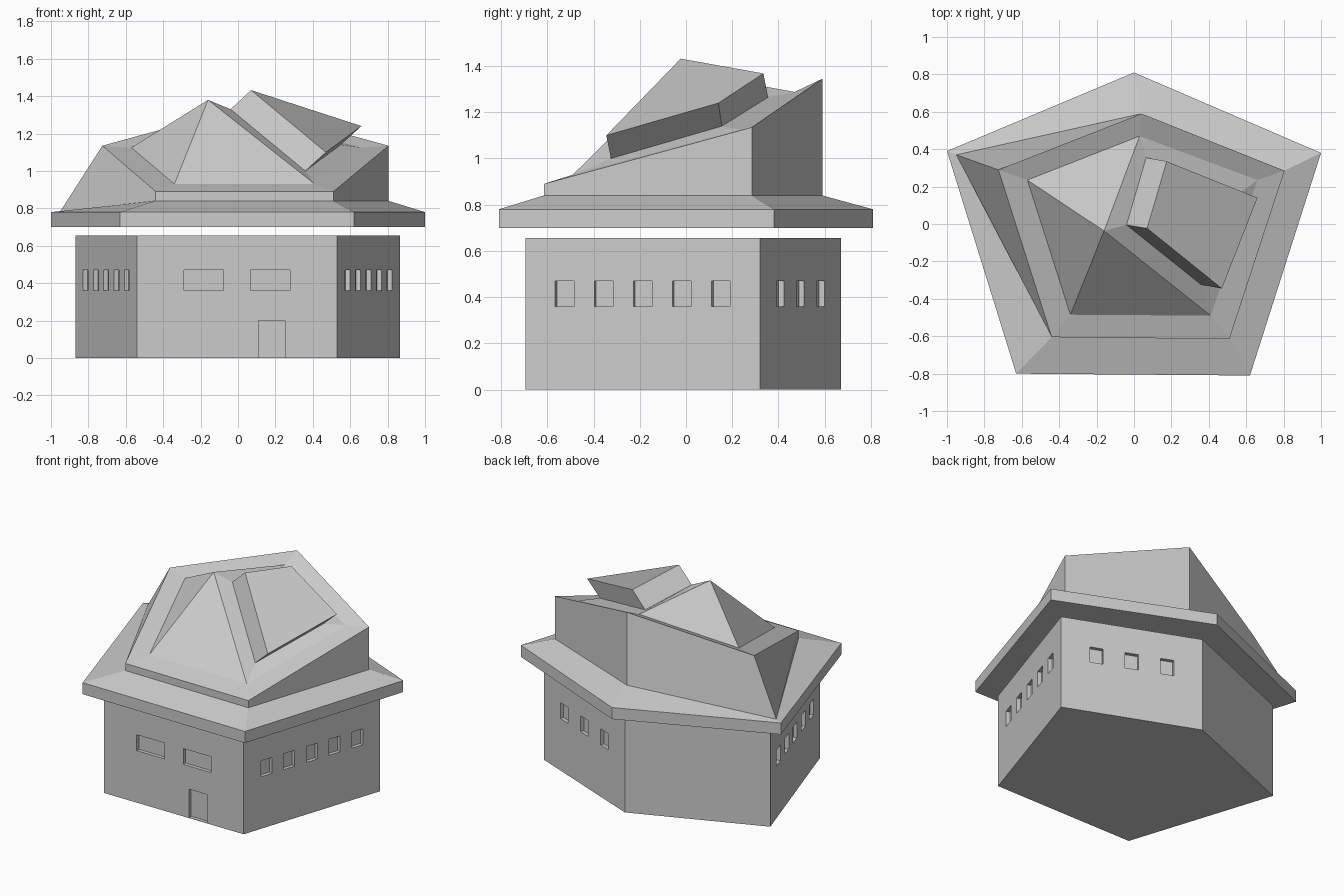
import bpy, bmesh
from mathutils import Vector, Matrix

if "Cube" in bpy.data.objects:
    bpy.data.objects.remove(bpy.data.objects["Cube"])


def make_object(name, bm):
    mesh = bpy.data.meshes.new(name)
    bm.to_mesh(mesh)
    bm.free()
    ob = bpy.data.objects.new(name, mesh)
    bpy.context.collection.objects.link(ob)
    return ob


def loft(rings, cap_bottom=True, cap_top=True):
    """Join counter-clockwise rings of points, lowest first."""
    bm = bmesh.new()
    vs = [[bm.verts.new(p) for p in r] for r in rings]
    n = len(rings[0])
    for a, b in zip(vs, vs[1:]):
        for i in range(n):
            j = (i + 1) % n
            bm.faces.new((a[i], a[j], b[j], b[i]))
    if cap_bottom:
        bm.faces.new(vs[0][::-1])
    if cap_top:
        bm.faces.new(vs[-1])
    return bm, vs


def at_height(points, z):
    return [(p[0], p[1], z) for p in points]


# Pentagonal walls
plan = [(-0.54, -0.695), (0.53, -0.695), (0.865, 0.32), (0, 0.67), (-0.87, 0.32)]
walls = make_object("walls", loft([at_height(plan, 0), at_height(plan, 0.655)])[0])

# Recessed windows and door
cut = bmesh.new()


def recess(side, t, width, z0, z1, depth=0.025):
    a, b = Vector((*plan[side], 0)), Vector((*plan[(side + 1) % 5], 0))
    along = (b - a).normalized()
    out = Vector((along.y, -along.x, 0))
    c = a.lerp(b, t) + Vector((0, 0, (z0 + z1) / 2))
    rot = Matrix((along, out, Vector((0, 0, 1)))).transposed().to_4x4()
    size = Matrix.Diagonal((width, depth * 2, z1 - z0, 1))
    bmesh.ops.create_cube(cut, size=1, matrix=Matrix.Translation(c) @ rot @ size)


for t in (1 / 3, 2 / 3):
    recess(0, t, 0.212, 0.36, 0.47)
recess(0, 0.673, 0.14, 0.003, 0.20)
for side in (1, 4):
    for k in range(1, 6):
        recess(side, k / 6, 0.085, 0.36, 0.47)
for k in range(1, 4):
    recess(2, k / 4, 0.088, 0.36, 0.47)
bmesh.ops.recalc_face_normals(cut, faces=cut.faces)
cutter = make_object("opening_cutter", cut)
cutter.hide_render = True
mod = walls.modifiers.new("openings", "BOOLEAN")
mod.operation = "DIFFERENCE"
mod.solver = "EXACT"
mod.object = cutter
bpy.context.view_layer.objects.active = walls
bpy.ops.object.modifier_apply(modifier=mod.name)
bpy.data.objects.remove(cutter)

# Roof: eave slab, sloping skirt, raised block, sunken rim
eave = [(-0.63, -0.80), (0.62, -0.81), (1, 0.38), (0, 0.81), (-1, 0.39)]
base = [(-0.44, -0.605, 0.84), (0.51, -0.615, 0.84), (0.805, 0.285, 0.84),
        (0.04, 0.59, 0.84), (-0.95, 0.37, 0.785)]
crest = [(-0.44, -0.605, 0.89), (0.51, -0.615, 0.89), (0.805, 0.285, 1.135),
         (0.04, 0.59, 1.345), (-0.725, 0.29, 1.135)]
rim = [(-0.34, -0.485, 0.93), (0.41, -0.49, 0.93), (0.66, 0.235, 1.125),
       (0.03, 0.47, 1.288), (-0.57, 0.235, 1.125)]
apex = (-0.16, -0.037, 1.38)
bm, vs = loft([at_height(eave, 0.70), at_height(eave, 0.78), base, crest, rim],
              cap_top=False)

# Peak facets on three sides
top = bm.verts.new(apex)
r = vs[-1]
for i, j in ((0, 1), (3, 4), (4, 0)):
    bm.faces.new((r[i], r[j], top))
make_object("roof", bm)

# Fourth peak facet with the tilted raised panel
foot = [(-0.04, -0.005, 1.33), (0.36, -0.325, 1.0), (0.55, 0.155, 1.14), (0.065, 0.355, 1.265)]
head = [(0.07, -0.023, 1.432), (0.47, -0.345, 1.10), (0.66, 0.14, 1.24), (0.175, 0.335, 1.368)]
make_object("raised_roof_panel", loft([[apex, rim[1], rim[2], rim[3]], foot, head],
                                      cap_bottom=False)[0])
